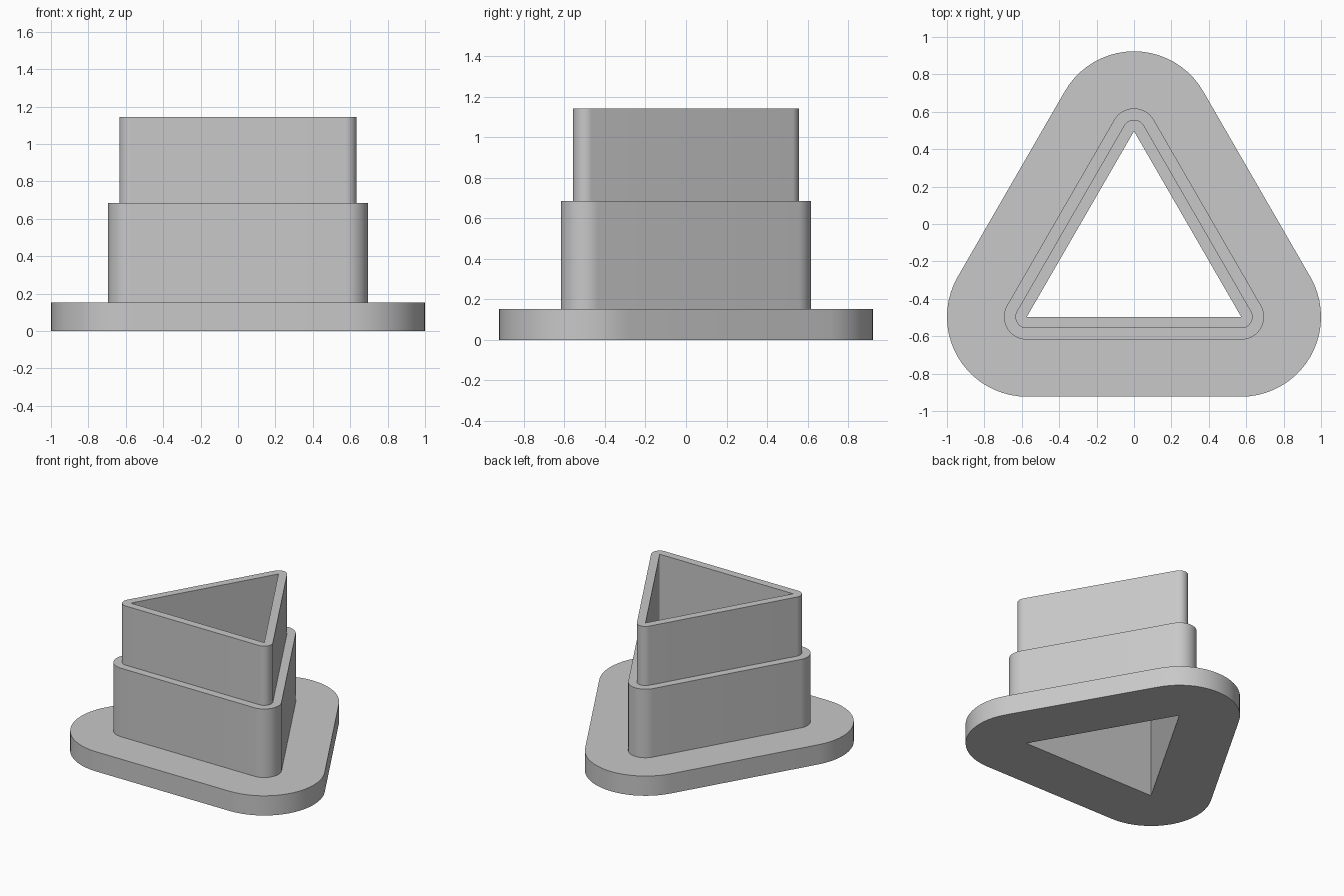
import bpy
import bmesh
from math import cos, sin, radians, sqrt

cube = bpy.data.objects.get("Cube")
if cube:
    bpy.data.objects.remove(cube, do_unlink=True)

HALF = 0.573                  # half side of the triangular opening
RISE = HALF * sqrt(3) / 2     # half height of the opening
FLANGE, COLLAR, BLADE = 0.427, 0.122, 0.061    # outward offsets of the walls
FLANGE_TOP, COLLAR_TOP, BLADE_TOP = 0.153, 0.685, 1.144
STEPS = 20                    # segments per rounded corner

grey = bpy.data.materials.new("light grey")
grey.use_nodes = True
colour = (0.58, 0.58, 0.58, 1)
grey.diffuse_color = colour
grey.node_tree.nodes["Principled BSDF"].inputs["Base Color"].default_value = colour


def rounded_triangle(offset, z):
    """Triangle grown outward by offset, with round corners."""
    corners = [(HALF, -RISE, -90), (0, RISE, 30), (-HALF, -RISE, 150)]
    points = []
    for x, y, start in corners:
        for i in range(STEPS + 1):
            a = radians(start + 120 * i / STEPS)
            points.append((x + offset * cos(a), y + offset * sin(a), z))
    return points


# Stepped wall section, swept around the triangular opening
section = [(0, 0), (FLANGE, 0), (FLANGE, FLANGE_TOP), (COLLAR, FLANGE_TOP),
           (COLLAR, COLLAR_TOP), (BLADE, COLLAR_TOP), (BLADE, BLADE_TOP), (0, BLADE_TOP)]

bm = bmesh.new()
rings = [[bm.verts.new(p) for p in rounded_triangle(r, z)] for r, z in section]
for k, lower in enumerate(rings):
    upper = rings[(k + 1) % len(rings)]
    for i in range(len(lower)):
        j = (i + 1) % len(lower)
        bm.faces.new((lower[i], lower[j], upper[j], upper[i]))

# The opening has sharp corners, so its corner points collapse together
bmesh.ops.remove_doubles(bm, verts=bm.verts[:], dist=0.0001)
bmesh.ops.recalc_face_normals(bm, faces=bm.faces[:])

mesh = bpy.data.meshes.new("stepped_triangle_cutter")
bm.to_mesh(mesh)
bm.free()
mesh.materials.append(grey)
cutter = bpy.data.objects.new("stepped_triangle_cutter", mesh)
bpy.context.collection.objects.link(cutter)

# Smooth round corners, keep the rims sharp
bpy.ops.object.select_all(action='DESELECT')
cutter.select_set(True)
bpy.context.view_layer.objects.active = cutter
bpy.ops.object.shade_smooth_by_angle(angle=radians(30))
